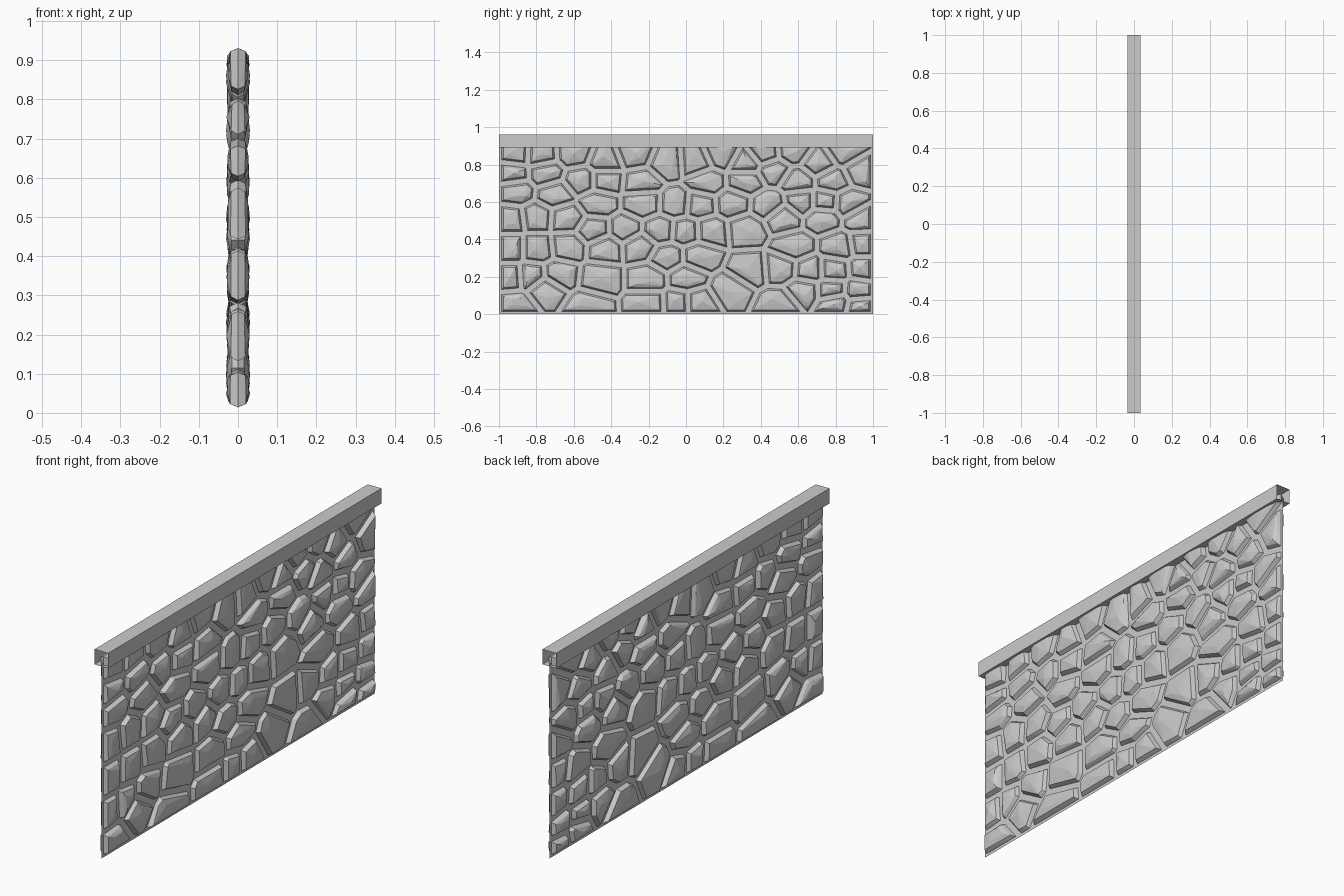
import bpy, bmesh, random
from mathutils import Vector

if "Cube" in bpy.data.objects:
    bpy.data.objects.remove(bpy.data.objects["Cube"])

random.seed(4)

# Stone courses: height, then stone centres along the wall
COURSES = [
    (0.86, (-.91, -.78, -.60, -.28, .19, .42, .57, .85)),
    (0.81, (-.43, -.10, .05, .32, .71)),
    (0.76, (-.93, -.75, .47, .94)),
    (0.71, (-.56, -.43, -.24, .11, .32, .60, .78)),
    (0.65, (-.91, -.70)),
    (0.59, (-.47, -.23, -.05, .07, .25, .44, .62, .74, .87)),
    (0.51, (-.94, -.80, -.64, .52, .73, .94)),
    (0.45, (-.49, -.33, -.14, 0, .13, .32)),
    (0.36, (-.94, -.80, -.63, -.43, -.25, .58, .82, .95)),
    (0.31, (-.10, .07)),
    (0.24, (.34, .51, .66, .79, .95)),
    (0.20, (-.94, -.83, -.68, -.46, -.20, 0)),
    (0.13, (-.75, .24, .63, .78, .92)),
    (0.05, (-.92, -.52, -.20, -.04, .06, .50, .80, .93)),
]
SEEDS = [Vector((y, z + random.uniform(-.01, .01))) for z, ys in COURSES for y in ys]
STRETCH = 1.25 ** 2


def clip(poly, p, n):
    """Keep the part of a polygon behind the line through p with normal n."""
    out = []
    for a, b in zip(poly, poly[1:] + poly[:1]):
        da, db = (a - p).dot(n), (b - p).dot(n)
        if da <= 0:
            out.append(a)
        if da * db < 0:
            out.append(a.lerp(b, da / (da - db)))
    return out


def cell(seed, gap):
    """Outline of the stone around a seed, leaving a mortar gap."""
    y0, y1, z0, z1 = -1 + gap, 1 - gap, gap, 0.945 - gap
    poly = [Vector(c) for c in ((y0, z0), (y1, z0), (y1, z1), (y0, z1))]
    for s in SEEDS:
        if s is not seed:
            d = s - seed
            n = Vector((d.x, d.y * STRETCH)).normalized()
            poly = clip(poly, (s + seed) / 2 - n * gap, n)
    return poly


def mesh_object(name, bm):
    bmesh.ops.recalc_face_normals(bm, faces=bm.faces)
    me = bpy.data.meshes.new(name)
    bm.to_mesh(me)
    bm.free()
    ob = bpy.data.objects.new(name, me)
    bpy.context.collection.objects.link(ob)
    return ob


# Faceted stones, passing through the wall and mirrored on both faces
stones = bmesh.new()
for seed in SEEDS:
    outline = cell(seed, 0.014)
    if len(outline) < 3:
        continue
    mid = sum(outline, Vector((0, 0))) / len(outline)
    pts = [(0, p) for p in outline]
    for p in cell(seed, 0.023):
        pts.append((random.uniform(.015, .021), p))
    for p in outline:
        if random.random() < .6:
            pts.append((random.uniform(.023, .028), mid.lerp(p, random.uniform(.3, .55))))
    pts.append((random.uniform(.025, .031), mid))
    verts = [stones.verts.new((s * x, p.x, p.y))
             for x, p in pts for s in ((1, -1) if x else (1,))]
    hull = bmesh.ops.convex_hull(stones, input=verts)
    loose = {v for v in hull["geom_interior"] + hull["geom_unused"]
             if isinstance(v, bmesh.types.BMVert)}
    bmesh.ops.delete(stones, geom=list(loose), context='VERTS')
mesh_object("wall_stones", stones)

# Thin mortar sheet in the middle of the wall
sheet = bmesh.new()
sheet.faces.new([sheet.verts.new((0, y, z))
                 for y, z in ((-1, 0), (1, 0), (1, .9), (-1, .9))])
mesh_object("mortar_sheet", sheet)

# Coping beam: a square tube with open ends
cap = bmesh.new()
bmesh.ops.create_cube(cap, size=1)
for v in cap.verts:
    v.co = (v.co.x * .07, v.co.y * 2, .925 + v.co.z * .07)
ends = [f for f in cap.faces if abs(f.normal.y) > .9]
bmesh.ops.delete(cap, geom=ends, context='FACES_ONLY')
mesh_object("coping_beam", cap)
